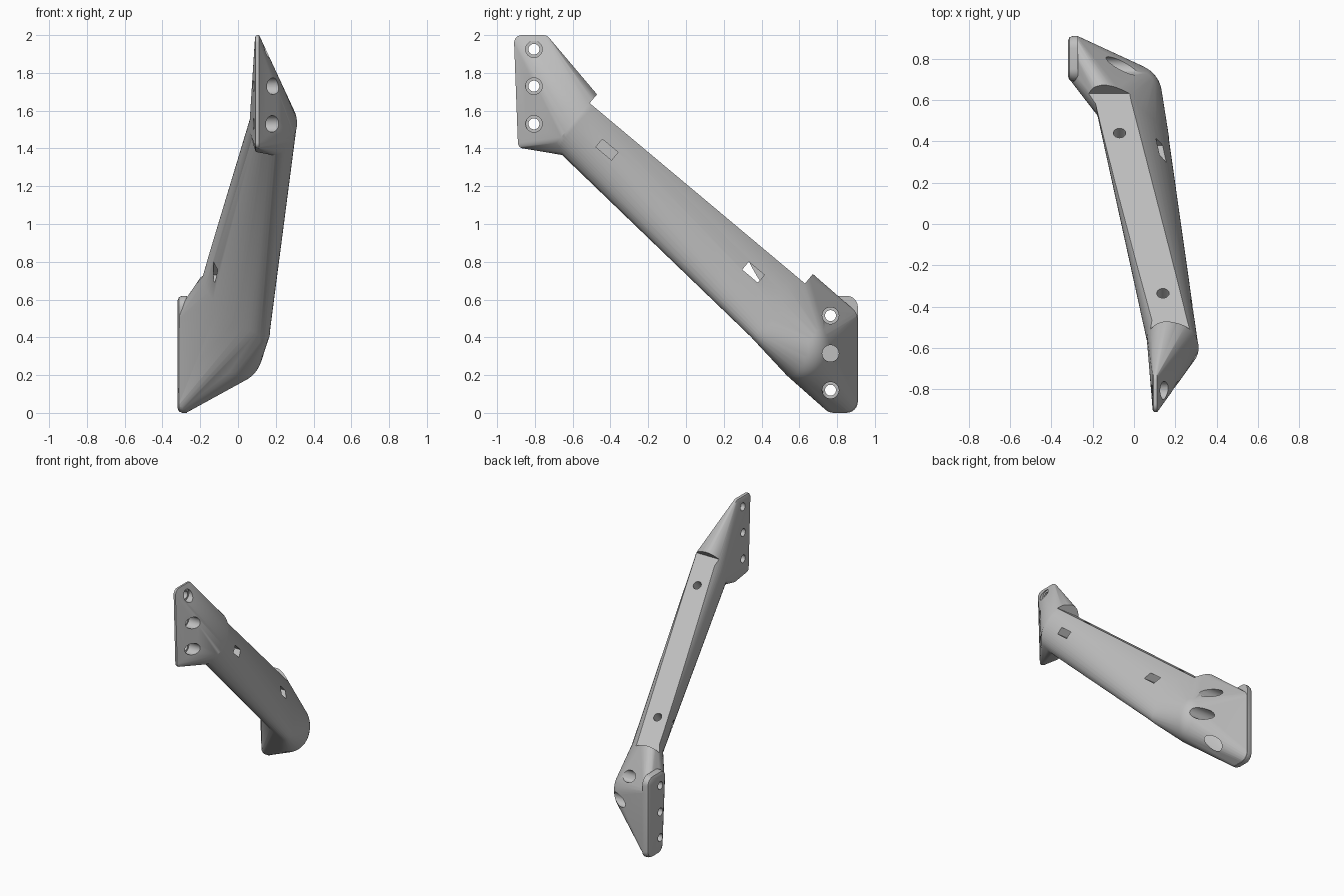
import bpy, bmesh, math
from mathutils import Vector, Matrix

cube = bpy.data.objects.get("Cube")
if cube:
    bpy.data.objects.remove(cube, do_unlink=True)

grey = bpy.data.materials.new("plain grey")
grey.use_nodes = True
COLOUR = (0.52, 0.52, 0.52, 1)
grey.diffuse_color = COLOUR
grey.node_tree.nodes["Principled BSDF"].inputs["Base Color"].default_value = COLOUR

# Frame of the bar: its flat runs from the upper front end to the lower back end
FRONT = Vector((0, -0.51, 1.64))
BACK = Vector((0, 0.63, 0.685))
ALONG = (BACK - FRONT).normalized()
SIDE = Vector((1, 0, 0))
NORMAL = SIDE.cross(ALONG)
if NORMAL.z < 0:
    NORMAL = -NORMAL


def add_object(name, bm):
    bmesh.ops.recalc_face_normals(bm, faces=bm.faces)
    mesh = bpy.data.meshes.new(name)
    bm.to_mesh(mesh)
    bm.free()
    mesh.materials.append(grey)
    obj = bpy.data.objects.new(name, mesh)
    bpy.context.scene.collection.objects.link(obj)
    return obj


def hull(name, points):
    bm = bmesh.new()
    for p in points:
        bm.verts.new(p)
    out = bmesh.ops.convex_hull(bm, input=bm.verts)
    junk = {g for g in out["geom_interior"] + out["geom_unused"]
            if isinstance(g, bmesh.types.BMVert)}
    bmesh.ops.delete(bm, geom=list(junk), context="VERTS")
    return add_object(name, bm)


def section(t, scale=1.0, count=56):
    """Leaning oval across the bar, blended from front (t=0) to back (t=1)."""
    def mix(a, b):
        return a + (b - a) * t
    cu, cv = mix(0.19, -0.015), mix(-0.125, -0.17)
    w, h, lean = mix(0.121, 0.128), mix(0.175, 0.233), mix(-0.05, -0.56)
    ring = []
    for i in range(count):
        a = math.tau * i / count
        dv = h * scale * math.sin(a)
        u = cu + lean * dv + w * scale * math.cos(a)
        ring.append(FRONT.lerp(BACK, t) + SIDE * u + NORMAL * (cv + dv))
    return ring


def plate(corners, x, bevel, thick):
    """Rounded plate against the plane x, with corners given as (y, z, radius)."""
    pts = []
    for y, z, r in corners:
        for dx, rr in ((0, r - bevel), (bevel * 0.3, r - bevel * 0.3),
                       (bevel, r), (thick, r)):
            for i in range(24):
                a = math.tau * i / 24
                pts.append(Vector((x + dx, y + rr * math.cos(a), z + rr * math.sin(a))))
    return pts


def ellipsoid(centre, radii):
    bm = bmesh.new()
    bmesh.ops.create_uvsphere(bm, u_segments=40, v_segments=24, radius=1)
    pts = [Vector(centre) + Vector(c * r for c, r in zip(v.co, radii)) for v in bm.verts]
    bm.free()
    return pts


def cylinder(name, start, end, radius):
    start, end = Vector(start), Vector(end)
    bm = bmesh.new()
    turn = (end - start).to_track_quat("Z", "Y").to_matrix().to_4x4()
    bmesh.ops.create_cone(bm, cap_ends=True, segments=32, radius1=radius, radius2=radius,
                          depth=(end - start).length,
                          matrix=Matrix.Translation((start + end) / 2) @ turn)
    return add_object(name, bm)


def bar_box(name, centre, size):
    """Box aligned with the bar: size is (side, along, normal)."""
    bm = bmesh.new()
    axes = Matrix((SIDE, ALONG, NORMAL)).transposed().to_4x4()
    bmesh.ops.create_cube(bm, size=1, matrix=Matrix.Translation(centre) @ axes
                          @ Matrix.Diagonal((*size, 1)))
    return add_object(name, bm)


def combine(target, other, operation):
    mod = target.modifiers.new(other.name, "BOOLEAN")
    mod.operation, mod.solver, mod.object = operation, "EXACT", other
    bpy.context.view_layer.objects.active = target
    bpy.ops.object.modifier_apply(modifier=mod.name)
    bpy.data.objects.remove(other, do_unlink=True)


# Solid parts: bar, upper front flange, lower back elbow and its mounting plate
strut = hull("angled_strut", section(0) + section(1))

front_corners = [(-0.87, 1.96, 0.04), (-0.755, 1.96, 0.04),
                 (-0.86, 1.43, 0.03), (-0.72, 1.41, 0.03)]
front_flange = hull("front_flange", plate(front_corners, 0.09, 0.012, 0.022)
                    + section(0, 1.01) + section(0.045, 0.99))

back_corners = [(0.75, 0.56, 0.06), (0.85, 0.56, 0.06),
                (0.78, 0.06, 0.06), (0.85, 0.06, 0.06)]
back_plate = hull("back_plate", plate(back_corners, -0.32, 0.025, 0.05))

inner_corners = [(y, min(z, 0.5), r) for y, z, r in back_corners]
back_elbow = hull("back_elbow", plate(inner_corners, -0.315, 0.02, 0.04)
                  + ellipsoid((-0.015, 0.625, 0.345), (0.15, 0.15, 0.185))
                  + section(1, 1.01) + section(0.95, 0.99))

for part in (front_flange, back_elbow, back_plate):
    combine(strut, part, "UNION")

# Flat ledge along the top of the bar
length = (BACK - FRONT).length
combine(strut, bar_box("ledge_cutter", (FRONT + BACK) / 2 + NORMAL * 0.1,
                       (1.2, length, 0.2)), "DIFFERENCE")

# Counterbored screw holes through both flanges
for y, face, floor, heights in ((-0.805, 0.09, 0.12, (1.925, 1.73, 1.53)),
                                (0.765, -0.32, -0.26, (0.515, 0.315, 0.12))):
    for z in heights:
        combine(strut, cylinder("screw_hole", (face - 0.1, y, z), (0.5, y, z), 0.029),
                "DIFFERENCE")
        combine(strut, cylinder("counterbore", (floor, y, z), (0.5, y, z), 0.044),
                "DIFFERENCE")

# Bolt holes in the ledge, each meeting a nut slot open to the outer side
for x, y in ((0.14, -0.335), (-0.07, 0.44)):
    top = FRONT.lerp(BACK, (y - FRONT.y) / (BACK.y - FRONT.y)) + SIDE * x
    combine(strut, cylinder("bolt_hole", top + NORMAL * 0.05, top - NORMAL * 0.17, 0.03),
            "DIFFERENCE")
    slot = top - NORMAL * 0.13 + SIDE * 0.19
    combine(strut, bar_box("nut_slot", slot, (0.5, 0.108, 0.054)), "DIFFERENCE")

# Smooth skin with crisp cut edges
bpy.ops.object.select_all(action="DESELECT")
strut.select_set(True)
bpy.context.view_layer.objects.active = strut
bpy.ops.object.shade_smooth_by_angle(angle=math.radians(32))
